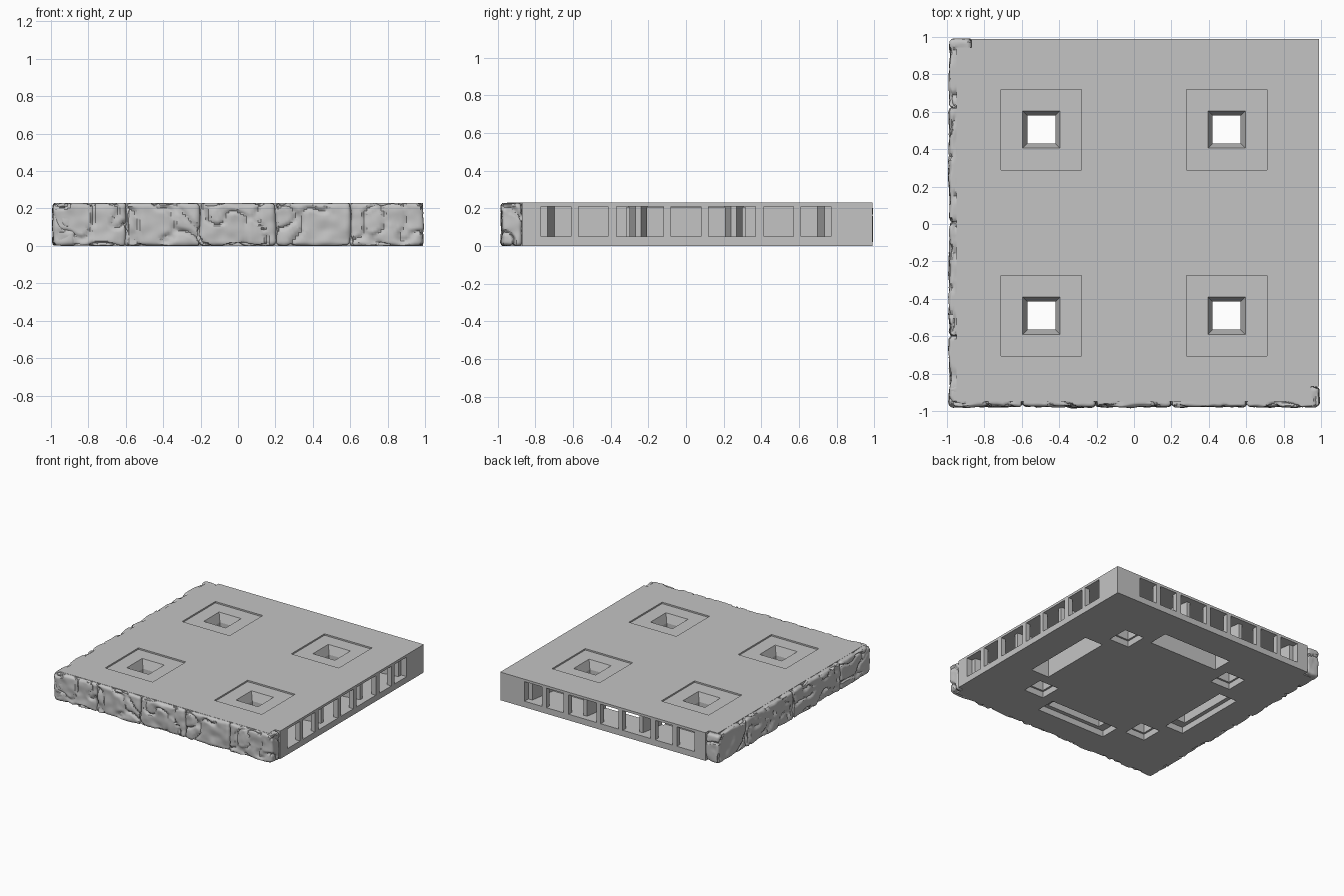
import bpy, bmesh
from mathutils import Vector, noise

cube = bpy.data.objects.get("Cube")
if cube:
    bpy.data.objects.remove(cube, do_unlink=True)

HEIGHT = 0.23
stone_grey = bpy.data.materials.new("stone_grey")
stone_grey.use_nodes = True
colour = (0.55, 0.55, 0.55, 1)
stone_grey.diffuse_color = colour
stone_grey.node_tree.nodes["Principled BSDF"].inputs["Base Color"].default_value = colour


def add_object(name, bm):
    bmesh.ops.recalc_face_normals(bm, faces=bm.faces)
    mesh = bpy.data.meshes.new(name)
    bm.to_mesh(mesh)
    bm.free()
    mesh.materials.append(stone_grey)
    obj = bpy.data.objects.new(name, mesh)
    bpy.context.collection.objects.link(obj)
    return obj


def loft(name, low, high, z0, z1):
    """Solid between two plan outlines with equal point counts."""
    bm = bmesh.new()
    a = [bm.verts.new((x, y, z0)) for x, y in low]
    b = [bm.verts.new((x, y, z1)) for x, y in high]
    bm.faces.new(a)
    bm.faces.new(b)
    for i in range(len(a)):
        j = (i + 1) % len(a)
        bm.faces.new((a[i], a[j], b[j], b[i]))
    return add_object(name, bm)


def rect(cx, cy, w, d):
    return [(cx + sx * w / 2, cy + sy * d / 2)
            for sx, sy in ((-1, -1), (1, -1), (1, 1), (-1, 1))]


def activate(obj):
    bpy.ops.object.select_all(action='DESELECT')
    obj.select_set(True)
    bpy.context.view_layer.objects.active = obj


def cut(low, high, z0, z1):
    """Remove a lofted solid from the slab."""
    cutter = loft("cutter", low, high, z0, z1)
    cutter.hide_render = True
    mod = slab.modifiers.new("cut", 'BOOLEAN')
    mod.operation = 'DIFFERENCE'
    mod.solver = 'EXACT'
    mod.object = cutter
    activate(slab)
    bpy.ops.object.modifier_apply(modifier=mod.name)
    bpy.data.objects.remove(cutter, do_unlink=True)


# Slab, notched where the stone facing wraps round its two end corners
outline = [(-.95, -.95), (.945, -.95), (.945, -.87), (.99, -.87),
           (.99, .99), (-.87, .99), (-.87, .945), (-.95, .945)]
slab = loft("slab", outline, outline, 0, HEIGHT)

# Four square sockets: shallow recess, tapered throat, flared underside
for cx in (-.495, .495):
    for cy in (-.49, .505):
        def sq(s):
            return rect(cx, cy, s, s)
        cut(sq(.43), sq(.43), HEIGHT - .012, HEIGHT + .05)
        cut(sq(.15), sq(.15), -.05, HEIGHT + .05)
        cut(sq(.15), sq(.205), .15, HEIGHT - .005)
        cut(sq(.18), sq(.18), -.05, .05)

# Connector openings and chambers along the two plain sides
openings = [(-.77, -.61), (-.57, -.415), (-.37, -.12), (-.08, .08),
            (.12, .37), (.415, .57), (.61, .77)]
chambers = [(-.736, -.267), (-.24, .24), (.267, .736)]
for swap in (False, True):
    def side(points):
        return [(y, x) for x, y in points] if swap else points
    for a, b in chambers:
        t = .037
        plan = side([(.95, a), (.95, b), (.72, b - t), (.72, a + t)])
        cut(plan, plan, .05, .21)
    for a, b in openings:
        plan = side([(.94, a), (1.05, a), (1.05, b), (.94, b)])
        cut(plan, plan, .05, .21)
    # Long slots underneath, open to the chambers on the plain sides
    plan = side(rect(.657, 0, .165, .63))
    cut(plan, plan, -.05, .205)
    plan = side(rect(-.657, 0, .165, .63))
    cut(plan, plan, -.05, .05)
    plan = side(rect(-.657, 0, .1, .5))
    cut(plan, plan, .04, .2)


def rough_stone(name, lo, hi, seed):
    """Rounded block with a hewn, uneven surface."""
    lo, hi = Vector(lo), Vector(hi)
    radius = .022
    bm = bmesh.new()
    bmesh.ops.create_cube(bm, size=1)
    bmesh.ops.subdivide_edges(bm, edges=bm.edges, cuts=25, use_grid_fill=True)
    shift = Vector((seed * 3.7, seed * 1.3, seed * 2.1))
    for v in bm.verts:
        p = Vector([l + (c + .5) * (h - l) for l, c, h in zip(lo, v.co, hi)])
        inner = Vector([min(max(c, l + radius), h - radius)
                        for l, c, h in zip(lo, p, hi)])
        n = (p - inner).normalized()
        q = p * 7 + shift
        ridge = abs(noise.noise(q * 1.1))
        bump = .010 * noise.noise(q) + .006 * noise.noise(q * 2.5)
        bump -= .016 * max(0, .12 - ridge) / .12
        p = inner + n * (radius + bump)
        p.x = min(max(p.x, -1), .995)
        p.y = min(max(p.y, -.99), .992)
        p.z = min(max(p.z, .001), HEIGHT - .001)
        v.co = p
    obj = add_object(name, bm)
    activate(obj)
    bpy.ops.object.shade_smooth_by_angle(angle=.6)


# Stone facing on the front and on the right-hand side
front_joints = [-.985, -.6, -.205, .2, .6, .99]
side_joints = [-.975, -.6, .01, .62, .988]
for i, (a, b) in enumerate(zip(front_joints, front_joints[1:])):
    rough_stone(f"front_stone_{i + 1}", (a, -.978, 0), (b, -.87, HEIGHT), i + 1)
for i, (a, b) in enumerate(zip(side_joints, side_joints[1:])):
    rough_stone(f"side_stone_{i + 1}", (-.987, a, 0), (-.87, b, HEIGHT), i + 11)
